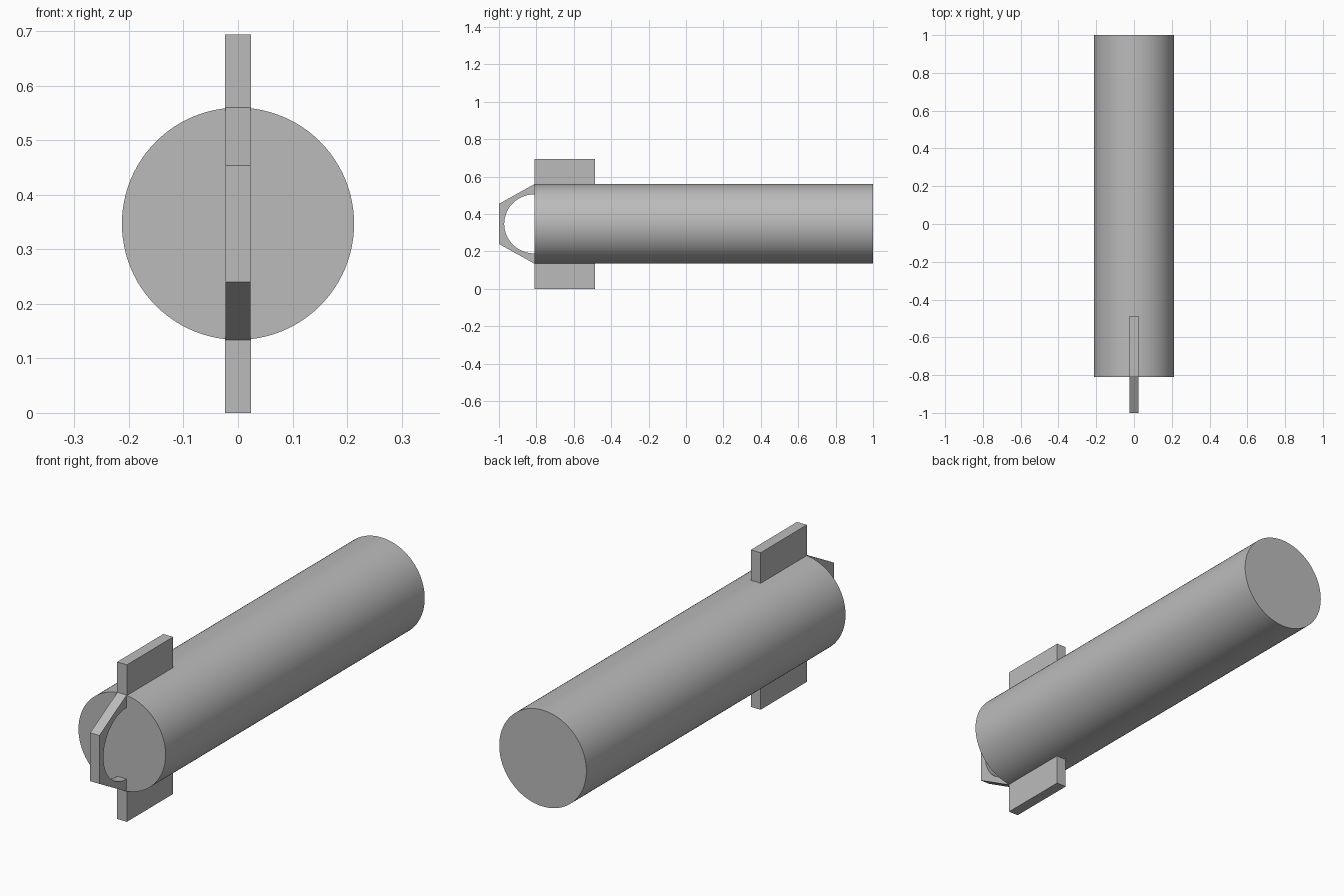
import bpy, bmesh, math
from mathutils import Vector

cube = bpy.data.objects.get("Cube")
if cube:
    bpy.data.objects.remove(cube, do_unlink=True)

AXIS_Z = 0.347
RADIUS = 0.213
FRONT = -0.81      # front face of the body
BACK = 1.0

grey = bpy.data.materials.new("plain grey")
grey.use_nodes = True
colour = (0.5, 0.5, 0.5, 1)
grey.diffuse_color = colour
grey.node_tree.nodes["Principled BSDF"].inputs["Base Color"].default_value = colour


def extrude_profile(name, points, half_width):
    """Extrude a (y, z) outline symmetrically along x."""
    bm = bmesh.new()
    face = bm.faces.new([bm.verts.new((-half_width, y, z)) for y, z in points])
    result = bmesh.ops.extrude_face_region(bm, geom=[face])
    verts = [v for v in result["geom"] if isinstance(v, bmesh.types.BMVert)]
    bmesh.ops.translate(bm, verts=verts, vec=Vector((2 * half_width, 0, 0)))
    bmesh.ops.recalc_face_normals(bm, faces=bm.faces)
    mesh = bpy.data.meshes.new(name)
    bm.to_mesh(mesh)
    bm.free()
    obj = bpy.data.objects.new(name, mesh)
    bpy.context.collection.objects.link(obj)
    mesh.materials.append(grey)
    return obj


# Cylindrical body lying along y
bpy.ops.mesh.primitive_cylinder_add(
    vertices=96, radius=RADIUS, depth=BACK - FRONT,
    location=(0, (FRONT + BACK) / 2, AXIS_Z), rotation=(math.pi / 2, 0, 0))
body = bpy.context.object
body.name = "body"
body.data.materials.append(grey)
bpy.ops.object.shade_smooth_by_angle(angle=math.radians(30))

# Upper and lower fins, rooted slightly inside the body
for name, side in (("upper_fin", 1), ("lower_fin", -1)):
    root = AXIS_Z + side * (RADIUS - 0.01)
    tip = AXIS_Z + side * AXIS_Z
    extrude_profile(name, [(FRONT, root), (-0.487, root),
                           (-0.487, tip), (FRONT, tip)], 0.024)

# Tapered front handle with a half-round opening
outer = [(FRONT, AXIS_Z - RADIUS), (-1, AXIS_Z - 0.107),
         (-1, AXIS_Z + 0.107), (FRONT, AXIS_Z + RADIUS)]
steps = 32
opening = []
for i in range(steps + 1):
    a = math.pi * (0.5 - i / steps)
    opening.append((FRONT - 0.162 * math.cos(a), AXIS_Z + 0.158 * math.sin(a)))
handle = extrude_profile("handle", outer + opening, 0.0225)
bpy.ops.object.select_all(action='DESELECT')
handle.select_set(True)
bpy.context.view_layer.objects.active = handle
bpy.ops.object.shade_smooth_by_angle(angle=math.radians(20))
